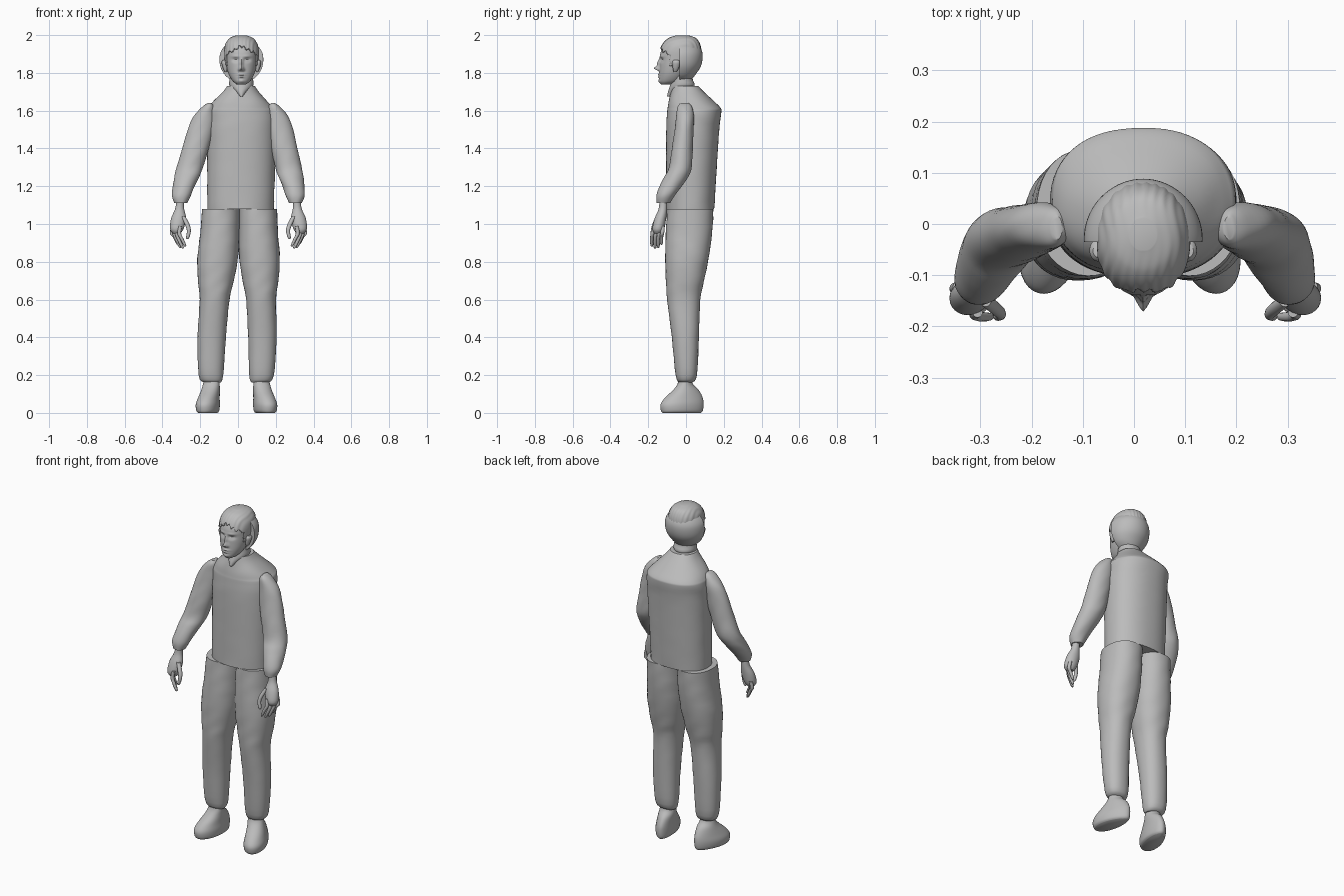
import bpy, bmesh, math
from mathutils import Matrix, Vector

cube = bpy.data.objects.get("Cube")
if cube:
    bpy.data.objects.remove(cube, do_unlink=True)

grey = bpy.data.materials.new("plain_grey")
grey.use_nodes = True
grey.diffuse_color = (0.5, 0.5, 0.5, 1)
grey.node_tree.nodes["Principled BSDF"].inputs["Base Color"].default_value = (0.5, 0.5, 0.5, 1)

MID = 0.018  # centre line of head and torso


def finish(name, bm):
    """Turn a bmesh into a smooth shaded grey object."""
    bmesh.ops.recalc_face_normals(bm, faces=bm.faces)
    mesh = bpy.data.meshes.new(name)
    bm.to_mesh(mesh)
    bm.free()
    mesh.materials.append(grey)
    obj = bpy.data.objects.new(name, mesh)
    bpy.context.collection.objects.link(obj)
    bpy.ops.object.select_all(action="DESELECT")
    obj.select_set(True)
    bpy.context.view_layer.objects.active = obj
    bpy.ops.object.shade_smooth_by_angle(angle=math.radians(45))
    return obj


def smooth_rings(rings, steps):
    """Catmull-Rom interpolation between ring descriptions."""
    vecs = [Vector(r) for r in rings]
    out = []
    for i in range(len(vecs) - 1):
        b, c = vecs[i], vecs[i + 1]
        a = vecs[i - 1] if i else b
        d = vecs[i + 2] if i + 2 < len(vecs) else c
        for k in range(steps):
            t = k / steps
            out.append(b + (c - a) * (t / 2) + (a * 2 - b * 5 + c * 4 - d) * (t * t / 2)
                       + (b * 3 - a - c * 3 + d) * (t ** 3 / 2))
    return out + [vecs[-1]]


def loft(rings, segments=40, steps=4, power=2.0, grow=0.0, folds=0.0, taper=0.0):
    """Closed body through level rings (z, x min, x max, y min, y max)."""
    bm = bmesh.new()
    loops = []
    for z, x0, x1, y0, y1 in smooth_rings(rings, steps):
        loop = []
        for i in range(segments):
            a = math.tau * i / segments
            c, s = math.cos(a), math.sin(a)
            size = 1 + folds * math.sin(z * 60 + 3 * math.sin(a * 2)) * math.sin(a + z * 9)
            px = math.copysign(abs(c) ** (2 / power), c) * ((x1 - x0) / 2 + grow) * size
            py = math.copysign(abs(s) ** (2 / power), s) * ((y1 - y0) / 2 + grow) * size
            px *= 1 - taper * s
            loop.append(bm.verts.new(((x0 + x1) / 2 + px, (y0 + y1) / 2 + py, z)))
        loops.append(loop)
    for low, high in zip(loops, loops[1:]):
        for i in range(segments):
            j = (i + 1) % segments
            bm.faces.new((low[i], low[j], high[j], high[i]))
    bm.faces.new(loops[0])
    bm.faces.new(loops[-1])
    return bm


def pair(name, rings, base=0.0, slope=0.0, splay=0.0, pivot=0.0, **options):
    """Right part as given, left part mirrored about a plane that leans with height."""
    for side in ("right", "left"):
        left = side == "left"
        rows = [(z, base + slope * z - x1, base + slope * z - x0, y0, y1) if left
                else (z, x0, x1, y0, y1) for z, x0, x1, y0, y1 in rings]
        bm = loft(rows, **options)
        if splay:
            centre = Vector((base - pivot if left else pivot, 0, 0))
            turn = Matrix.Rotation(splay if left else -splay, 3, "Z")
            bmesh.ops.rotate(bm, cent=centre, matrix=turn, verts=bm.verts)
        finish(side + "_" + name, bm)


# Shirt body
finish("torso", loft([
    (1.08, -.162, .19, -.105, .15), (1.3, -.163, .196, -.105, .163),
    (1.5, -.163, .2, -.105, .176), (1.59, -.162, .197, -.1, .187),
    (1.615, -.155, .185, -.097, .183), (1.65, -.13, .155, -.092, .148),
    (1.7, -.08, .11, -.08, .095), (1.73, -.058, .09, -.072, .065)],
    segments=64, power=2.25, folds=.008))

# Sleeves
pair("sleeve", [
    (1.11, -.337, -.27, -.155, -.085), (1.15, -.35, -.25, -.157, -.06),
    (1.2, -.345, -.23, -.14, -.022), (1.25, -.337, -.205, -.115, .012),
    (1.3, -.325, -.185, -.09, .03), (1.4, -.295, -.155, -.075, .036),
    (1.5, -.266, -.128, -.06, .04), (1.57, -.235, -.12, -.052, .042),
    (1.62, -.19, -.125, -.045, .032), (1.64, -.16, -.14, -.03, .015)],
    base=-.073, slope=.066, folds=.015)

# Trouser legs
pair("trouser_leg", [
    (.16, -.18, -.092, -.035, .032), (.2, -.208, -.078, -.055, .058),
    (.4, -.214, -.064, -.075, .068), (.6, -.203, -.045, -.1, .076),
    (.7, -.212, -.022, -.106, .096), (.82, -.215, .0, -.11, .12),
    (.95, -.2, .008, -.107, .138), (1.08, -.19, .01, -.1, .146)],
    base=-.026, slope=.04, power=2.2, folds=.012)

# Shoes, toes turned out
pair("shoe", [
    (0, -.195, -.105, -.13, .08), (.012, -.205, -.095, -.138, .09),
    (.045, -.208, -.092, -.14, .094), (.08, -.2, -.095, -.115, .09),
    (.12, -.19, -.095, -.07, .07), (.15, -.183, -.095, -.045, .04),
    (.18, -.178, -.098, -.035, .032)],
    base=-.016, splay=math.radians(15), pivot=-.143, taper=.18)

# Hands: palm, four fingers and thumb
pair("palm", [
    (.95, -.345, -.305, -.168, -.13), (.975, -.36, -.288, -.178, -.115),
    (1.03, -.354, -.275, -.166, -.105), (1.08, -.333, -.285, -.145, -.1),
    (1.13, -.325, -.285, -.14, -.1)], base=.005, segments=24)


def digit(name, points, radius):
    rings = [(z, x - radius * w, x + radius * w, y - radius * w, y + radius * w)
             for x, y, z, w in points]
    pair(name, rings, base=.005, segments=12)


for i, finger in enumerate(("little_finger", "ring_finger", "middle_finger", "index_finger")):
    x, y = -.348 + .013 * i, -.122 - .017 * i
    drop = (.02, .003, 0, .01)[i]
    digit(finger, [
        (x + .03, y - .008, .87 + drop, .3), (x + .027, y - .008, .878 + drop, .8),
        (x + .012, y - .008, .91 + drop, 1), (x - .002, y - .004, .95, 1.1),
        (x + .004, y, .99, 1)], .0095)
digit("thumb", [
    (-.268, -.181, .92, .3), (-.266, -.18, .93, .85), (-.26, -.176, .965, 1),
    (-.27, -.165, 1.0, 1.2), (-.29, -.15, 1.04, 1.1)], .0105)

# Neck with a pointed front at the collar
finish("neck", loft([
    (1.675, .012, .024, -.1, -.07), (1.7, -.015, .05, -.095, .0),
    (1.73, -.045, .08, -.085, .045), (1.77, -.045, .08, -.075, .035),
    (1.82, -.045, .08, -.075, .04)]))

# Head, with the face raised and sunk by soft bumps
skull = [(z, MID - w, MID + w, front, back) for z, w, front, back in (
    (1.738, .022, -.13, -.08), (1.755, .045, -.14, -.03), (1.79, .066, -.141, .01),
    (1.83, .079, -.14, .05), (1.87, .084, -.138, .07), (1.91, .085, -.134, .075),
    (1.95, .077, -.115, .066), (1.978, .055, -.085, .045), (1.992, .02, -.045, .005))]
FACE = (  # offset from centre, z, spread x, spread z, push
    (0, 1.824, .011, .011, .026), (0, 1.85, .009, .024, .014), (.011, 1.817, .007, .007, .009),
    (.03, 1.868, .017, .01, -.012), (.03, 1.865, .01, .005, .006), (.03, 1.888, .022, .006, .004),
    (0, 1.791, .02, .005, .008), (0, 1.778, .016, .005, .008), (0, 1.757, .016, .01, .006))
head = loft(skull, segments=112, steps=9, power=2.15)
for v in head.verts:
    if v.co.y < -.06:
        across = abs(v.co.x - MID)
        v.co.y -= sum(push * math.exp(-((across - dx) / sx) ** 2 - ((v.co.z - z) / sz) ** 2)
                      for dx, z, sx, sz, push in FACE)
finish("head", head)

# Ears
pair("ear", [
    (1.805, -.07, -.06, -.065, -.05), (1.825, -.08, -.055, -.07, -.038),
    (1.855, -.087, -.055, -.073, -.03), (1.868, -.08, -.06, -.065, -.04)],
    base=2 * MID, segments=20)

# Hair on top, trimmed along a ragged hairline
hair = loft(skull, segments=112, steps=9, power=2.15, grow=.006)
for v in hair.verts:
    v.co.z += .007
    strand = math.sin(v.co.x * 330 + 2 * math.sin(v.co.y * 40))
    v.co += Vector((v.co.x - MID, v.co.y + .03, 0)) * (.012 * strand)


def under_hairline(face):
    c = face.calc_center_median()
    ragged = .007 * math.sin(c.x * 240)
    if c.y < -.085:
        line = 1.945 - .55 * abs(c.x - MID)
    else:
        line = 1.845 if c.y < -.06 else 1.86
    return c.z < line + ragged


bmesh.ops.delete(hair, geom=[f for f in hair.faces if under_hairline(f)], context="FACES")
top_hair = finish("hair_top", hair)
thick = top_hair.modifiers.new("thickness", "SOLIDIFY")
thick.thickness = .006

# Fuller hair behind, cut flat in front of the ears
shell = loft([(z, MID - w, MID + w, -.06 - back, back) for z, w, back in (
    (1.765, .06, .03), (1.79, .088, .05), (1.83, .11, .076), (1.87, .116, .087),
    (1.91, .11, .086), (1.945, .085, .068), (1.97, .05, .035))], segments=72)
for v in shell.verts:
    v.co.y = max(v.co.y, -.035)
bmesh.ops.remove_doubles(shell, verts=shell.verts, dist=.0001)
finish("hair_back", shell)
